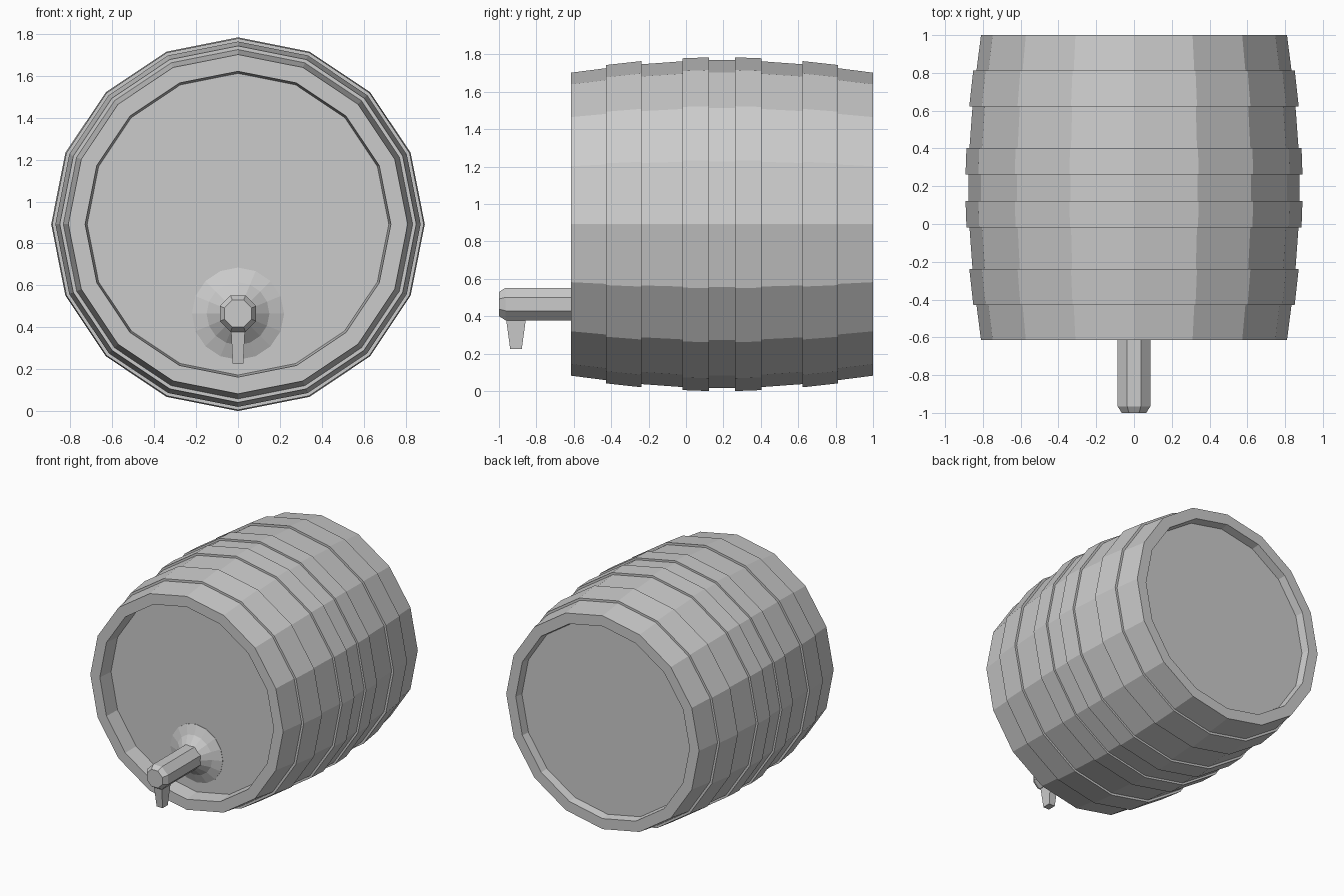
import bpy, bmesh, math
from mathutils import Vector

if "Cube" in bpy.data.objects:
    bpy.data.objects.remove(bpy.data.objects["Cube"])

CZ = 0.892      # barrel axis height
MID = 0.1925    # barrel middle along y


def make(name, bm):
    bmesh.ops.recalc_face_normals(bm, faces=bm.faces)
    me = bpy.data.meshes.new(name)
    bm.to_mesh(me)
    bm.free()
    ob = bpy.data.objects.new(name, me)
    bpy.context.collection.objects.link(ob)
    return ob


def lathe(name, profile, sides, cz, turn=0.0, loop=False):
    """Spin (y, radius) points round a y axis; cap the ends unless looped."""
    bm = bmesh.new()
    rings = []
    for y, r in profile:
        ring = []
        for i in range(sides):
            a = 2 * math.pi * (i + turn) / sides
            ring.append(bm.verts.new((r * math.sin(a), y, cz + r * math.cos(a))))
        rings.append(ring)
    pairs = list(zip(rings, rings[1:]))
    if loop:
        pairs.append((rings[-1], rings[0]))
    else:
        bm.faces.new(rings[0])
        bm.faces.new(rings[-1])
    for a, b in pairs:
        for i in range(sides):
            j = (i + 1) % sides
            bm.faces.new((a[i], a[j], b[j], b[i]))
    return make(name, bm)


# barrel body with bulging staves and recessed heads
half = [(0.8075, 0.81), (0.62, 0.834), (0.43, 0.855), (0.21, 0.871), (0.07, 0.877)]
front = [(MID - d, r) for d, r in half]
back = [(MID + d, r) for d, r in reversed(half)]
lathe("barrel_body",
      [(-0.495, 0.72), (-0.615, 0.73)] + front + back + [(1.0, 0.73), (0.94, 0.72)],
      16, CZ)

# metal hoops, mirrored about the barrel middle
for side, label in ((-1, "front"), (1, "back")):
    for part, d0, r0, d1, r1 in (("outer", 0.62, 0.851, 0.43, 0.872),
                                 ("inner", 0.21, 0.887, 0.07, 0.892)):
        lathe(f"{label}_{part}_hoop",
              [(MID + side * d0, r0), (MID + side * d1, r1),
               (MID + side * d1, r1 - 0.03), (MID + side * d0, r0 - 0.03)],
              16, CZ, loop=True)

# flared collar round the tap, inside the front recess
TZ = 0.465
lathe("tap_collar", [(-0.49, 0.22), (-0.497, 0.22), (-0.525, 0.15), (-0.58, 0.085)], 16, TZ)

# octagonal tap pipe with chamfered tip
lathe("tap_pipe", [(-0.49, 0.094), (-0.965, 0.094), (-1.0, 0.07)], 8, TZ, turn=0.5)

# tapered spout under the pipe
bm = bmesh.new()
bmesh.ops.create_cube(bm, size=2)
for v in bm.verts:
    top = v.co.z > 0
    sx, sy, z = (0.034, 0.055, 0.40) if top else (0.025, 0.031, 0.225)
    v.co = Vector((v.co.x * sx, -0.909 + v.co.y * sy, z))
make("tap_spout", bm)
